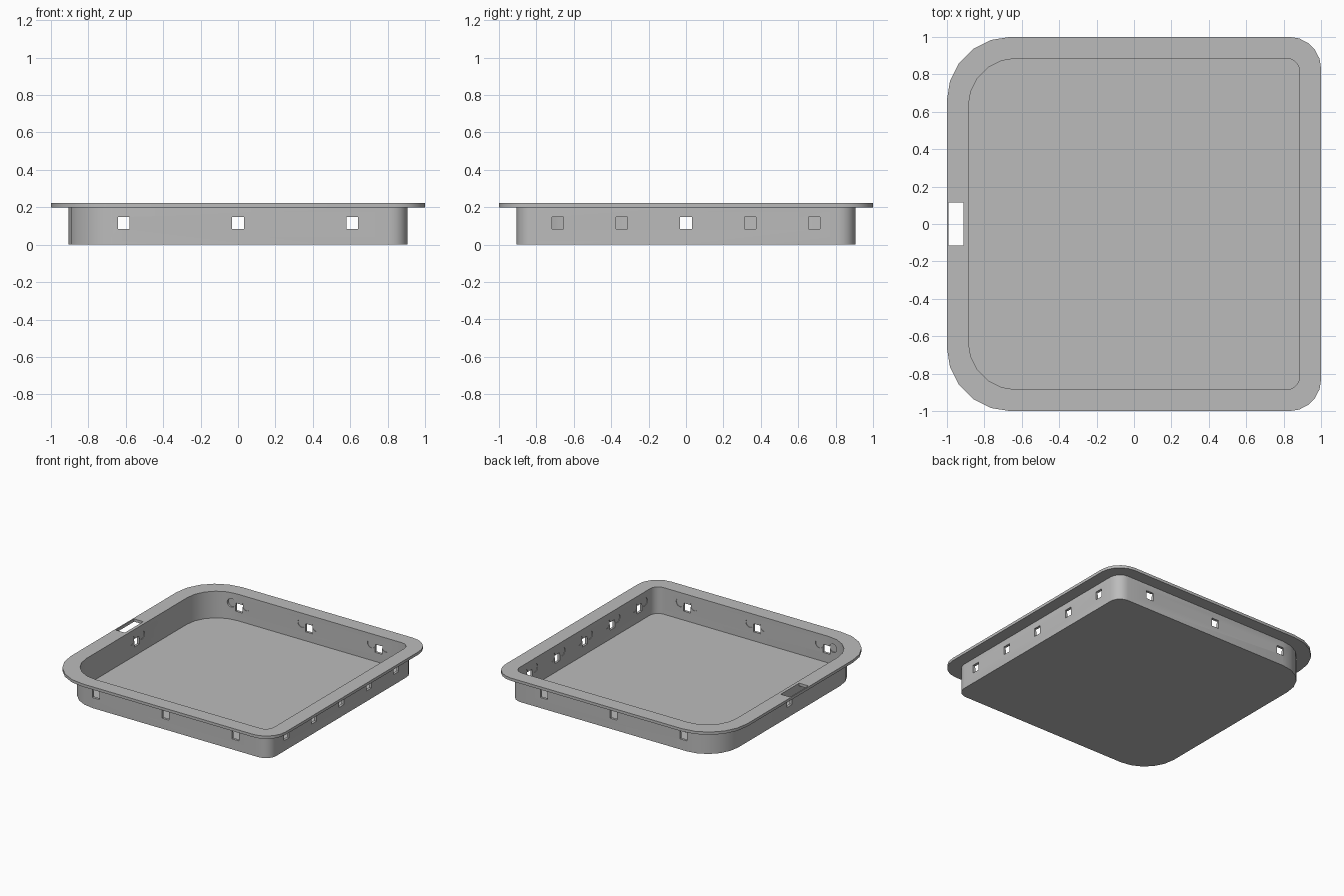
import bpy, bmesh, math
from mathutils import Matrix, Vector

cube = bpy.data.objects.get("Cube")
if cube:
    bpy.data.objects.remove(cube, do_unlink=True)

grey = bpy.data.materials.new("plain_grey")
grey.use_nodes = True
grey.diffuse_color = (0.5, 0.5, 0.5, 1)
grey.node_tree.nodes["Principled BSDF"].inputs["Base Color"].default_value = (0.5, 0.5, 0.5, 1)

SEGS = 5
INNER, OUTER = 0.885, 0.905
HOLE_Z = 0.115


def to_object(name, bm):
    bmesh.ops.recalc_face_normals(bm, faces=bm.faces)
    mesh = bpy.data.meshes.new(name)
    bm.to_mesh(mesh)
    bm.free()
    mesh.materials.append(grey)
    obj = bpy.data.objects.new(name, mesh)
    bpy.context.collection.objects.link(obj)
    return obj


def ring(bm, half, r_left, r_right, z):
    """Rounded square with wide corners on -x and tight corners on +x."""
    verts = []
    for i, (sx, sy) in enumerate([(1, 1), (-1, 1), (-1, -1), (1, -1)]):
        r = r_right if sx > 0 else r_left
        for k in range(SEGS + 1):
            a = math.pi / 2 * (i + k / SEGS)
            verts.append(bm.verts.new((sx * (half - r) + r * math.cos(a),
                                       sy * (half - r) + r * math.sin(a), z)))
    return verts


# Tray: one section lofted from the underside, over the rim, down to the floor
bm = bmesh.new()
section = [
    (OUTER, 0.27, 0.09, 0.0),
    (OUTER, 0.27, 0.09, 0.2),
    (1.0, 0.34, 0.17, 0.2),
    (1.0, 0.34, 0.17, 0.222),
    (INNER, 0.255, 0.07, 0.222),
    (INNER, 0.255, 0.07, 0.045),
    (INNER + 0.003, 0.258, 0.073, 0.045),
    (INNER + 0.003, 0.258, 0.073, 0.01),
]
rings = [ring(bm, *s) for s in section]
for a, b in zip(rings, rings[1:]):
    for i in range(len(a)):
        j = (i + 1) % len(a)
        bm.faces.new((a[i], a[j], b[j], b[i]))
bm.faces.new(rings[0])
bm.faces.new(rings[-1])
tray = to_object("tray", bm)


def add_box(bm, centre, size, turn=Matrix()):
    bmesh.ops.create_cube(bm, size=1, matrix=turn @ Matrix.Translation(Vector(centre))
                          @ Matrix.Diagonal((*size, 1)))


# Wall openings: (turn about z, positions along that wall)
walls = [(0, (-0.61, 0, 0.61)), (180, (-0.61, 0, 0.61)),
         (90, (-0.685, -0.343, 0, 0.343, 0.685)), (270, (0,))]
holes, dimples = bmesh.new(), bmesh.new()
for angle, places in walls:
    turn = Matrix.Rotation(math.radians(angle), 4, 'Z')
    for p in places:
        add_box(holes, (p, -0.895, HOLE_Z), (0.062, 0.08, 0.064), turn)
        # Shallow round recesses beside each opening, on the inside
        for side in (-1, 1):
            spot = Matrix.Translation((p + side * 0.062, -INNER + 0.006, HOLE_Z + 0.028))
            bmesh.ops.create_cone(dimples, cap_ends=True, segments=20, radius1=0.034,
                                  radius2=0.034, depth=0.02,
                                  matrix=turn @ spot @ Matrix.Rotation(math.pi / 2, 4, 'X'))
# Rim slot
add_box(holes, (-0.95, 0, 0.21), (0.08, 0.23, 0.08))

# Cut the openings and drop the cutters
bpy.context.view_layer.objects.active = tray
for name, cutter_bm in (("opening_cutter", holes), ("recess_cutter", dimples)):
    cutter = to_object(name, cutter_bm)
    cutter.hide_render = True
    mod = tray.modifiers.new(name, 'BOOLEAN')
    mod.operation = 'DIFFERENCE'
    mod.solver = 'EXACT'
    mod.object = cutter
    bpy.ops.object.modifier_apply(modifier=mod.name)
    bpy.data.objects.remove(cutter, do_unlink=True)

bpy.ops.object.select_all(action='DESELECT')
tray.select_set(True)
bpy.ops.object.shade_smooth_by_angle(angle=math.radians(30))
